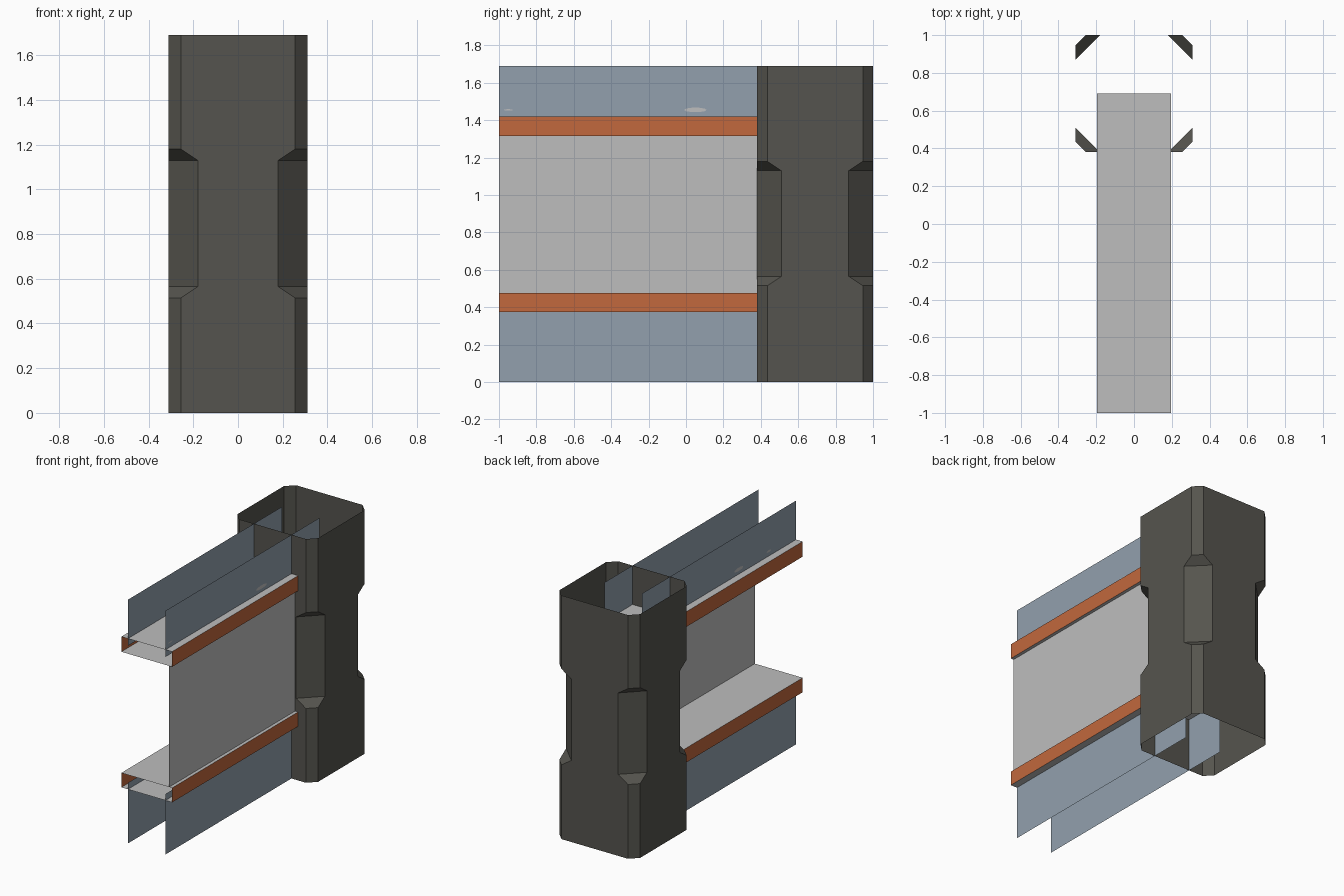
import bpy, bmesh, math

if "Cube" in bpy.data.objects:
    bpy.data.objects.remove(bpy.data.objects["Cube"])


def material(name, rgb):
    lin = [((c / 255 + 0.055) / 1.055) ** 2.4 for c in rgb]
    m = bpy.data.materials.new(name)
    m.diffuse_color = (*lin, 1)
    m.use_nodes = True
    m.node_tree.nodes["Principled BSDF"].inputs["Base Color"].default_value = m.diffuse_color
    return m


OLIVE = material("dark olive grey", (85, 84, 78))
BLUE = material("slate blue", (146, 160, 174))
ORANGE = material("rust orange", (194, 104, 61))
GREY = material("light grey", (190, 190, 190))


def finish(name, bm, mat):
    mesh = bpy.data.meshes.new(name)
    bm.to_mesh(mesh)
    bm.free()
    mesh.materials.append(mat)
    obj = bpy.data.objects.new(name, mesh)
    bpy.context.collection.objects.link(obj)
    return obj


def sheet(name, corners, mat):
    bm = bmesh.new()
    bm.faces.new([bm.verts.new(c) for c in corners])
    return finish(name, bm, mat)


Y0, Y1 = -1.0, 0.69      # beam runs from the front into the column


def upright(name, x, z0, z1, mat):
    c = [(x, Y0, z0), (x, Y1, z0), (x, Y1, z1), (x, Y0, z1)]
    return sheet(name, c if x > 0 else c[::-1], mat)


def flat(name, z, w, up, mat):
    c = [(-w, Y0, z), (w, Y0, z), (w, Y1, z), (-w, Y1, z)]
    return sheet(name, c if up else c[::-1], mat)


# Column: open octagonal tube whose corner chamfers deepen mid-height
R, CY = 0.31, 0.69
levels = [(0, .055), (.515, .055), (.565, .13), (1.13, .13), (1.18, .055), (1.69, .055)]
bm = bmesh.new()
rings = []
for z, c in levels:
    k = R - c
    pts = [(k, -R), (R, -k), (R, k), (k, R), (-k, R), (-R, k), (-R, -k), (-k, -R)]
    rings.append([bm.verts.new((x, CY + y, z)) for x, y in pts])
for a, b in zip(rings, rings[1:]):
    for i in range(8):
        j = (i + 1) % 8
        bm.faces.new((a[i], a[j], b[j], b[i]))
finish("column", bm, OLIVE)

# Two rails: hollow open-ended boxes with orange sides
W = 0.195
for label, z0, z1 in (("lower", .375, .475), ("upper", 1.315, 1.42)):
    flat(label + "_rail_top", z1, W, True, GREY)
    flat(label + "_rail_bottom", z0, W, False, GREY)
    for side, s in (("left", -1), ("right", 1)):
        upright(f"{label}_rail_{side}_strip", s * W, z0, z1, ORANGE)

# Blue panels above and below the rails
for side, s in (("left", -1), ("right", 1)):
    upright(f"lower_{side}_panel", s * .144, 0, .42, BLUE)
    upright(f"upper_{side}_panel", s * .144, 1.37, 1.69, BLUE)

# Single central wall between the rails
upright("centre_wall", 0.172, .475, 1.315, GREY)


# Small flat flecks on the upper panels
def fleck(name, s, y, length, height):
    bm = bmesh.new()
    vs = [bm.verts.new((s * .146, y + length / 2 * math.cos(a), 1.455 + height / 2 * math.sin(a)))
          for a in (i * math.tau / 10 for i in range(10))]
    bm.faces.new(vs if s > 0 else vs[::-1])
    finish(name, bm, GREY)


fleck("right_fleck_large", 1, .05, .12, .025)
fleck("right_fleck_small", 1, -.95, .05, .008)
fleck("left_fleck_large", -1, -.37, .1, .025)
fleck("left_fleck_small", -1, -.7, .05, .015)
